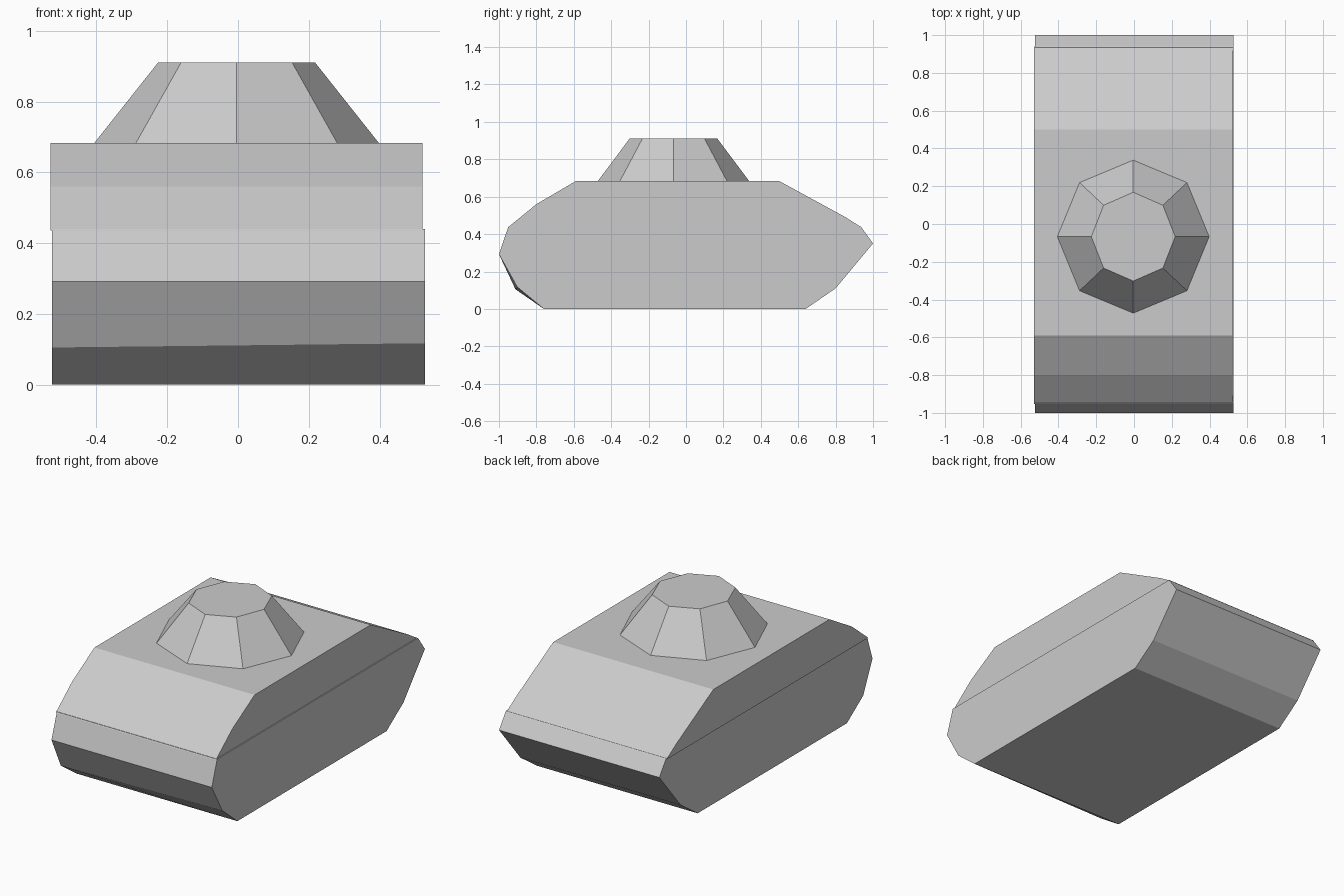
import bpy, bmesh
from math import cos, sin, tau

if "Cube" in bpy.data.objects:
    bpy.data.objects.remove(bpy.data.objects["Cube"])


def loft(name, ring_a, ring_b):
    """Solid between two matching rings of points, with flat caps."""
    bm = bmesh.new()
    a = [bm.verts.new(p) for p in ring_a]
    b = [bm.verts.new(p) for p in ring_b]
    n = len(a)
    for i in range(n):
        j = (i + 1) % n
        bm.faces.new((a[i], a[j], b[j], b[i]))
    bm.faces.new(a[::-1])
    bm.faces.new(b)
    bmesh.ops.recalc_face_normals(bm, faces=bm.faces)
    mesh = bpy.data.meshes.new(name)
    bm.to_mesh(mesh)
    bm.free()
    obj = bpy.data.objects.new(name, mesh)
    bpy.context.collection.objects.link(obj)
    return obj


def side(x, profile):
    return [(x, y, z) for y, z in profile]


def octagon(rx, ry, z):
    return [(-0.004 + rx * cos(i * tau / 8), -0.067 + ry * sin(i * tau / 8), z)
            for i in range(8)]


# Lower hull: side profile, with the front lower crease slightly skewed
rest = [(-0.76, 0), (0.64, 0), (0.80, 0.11), (1.0, 0.35), (0.935, 0.44),
        (-0.95, 0.44), (-1.0, 0.292)]
loft("lower_hull",
     side(-0.525, [(-0.912, 0.105)] + rest),
     side(0.528, [(-0.902, 0.117)] + rest))

# Upper hull: sloped armour, set slightly to the left
upper = [(-0.953, 0.435), (0.94, 0.435), (0.85, 0.492), (0.50, 0.683),
         (-0.59, 0.683), (-0.80, 0.56)]
loft("upper_hull", side(-0.53, upper), side(0.522, upper))

# Turret: tapered octagon
loft("turret", octagon(0.402, 0.405, 0.683), octagon(0.222, 0.235, 0.91))
